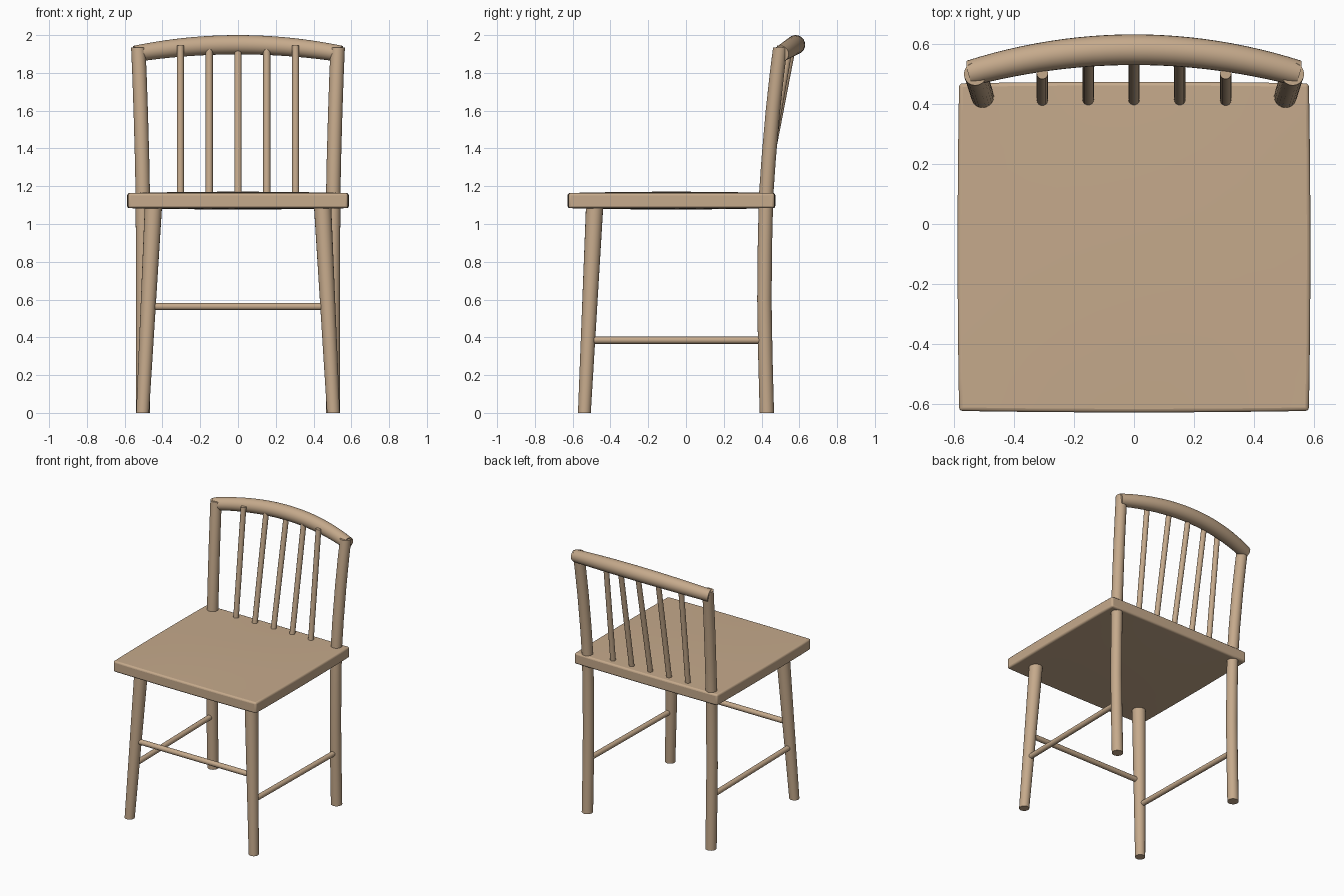
import bpy
import bmesh
import math
from mathutils import Vector

if "Cube" in bpy.data.objects:
    bpy.data.objects.remove(bpy.data.objects["Cube"], do_unlink=True)

wood = bpy.data.materials.new("light_wood")
wood.use_nodes = True
colour = (0.56, 0.40, 0.26, 1)
wood.diffuse_color = colour
wood.node_tree.nodes["Principled BSDF"].inputs["Base Color"].default_value = colour


def finish(name, bm):
    bmesh.ops.recalc_face_normals(bm, faces=bm.faces)
    mesh = bpy.data.meshes.new(name)
    bm.to_mesh(mesh)
    bm.free()
    mesh.materials.append(wood)
    obj = bpy.data.objects.new(name, mesh)
    bpy.context.collection.objects.link(obj)
    bpy.ops.object.select_all(action='DESELECT')
    bpy.context.view_layer.objects.active = obj
    obj.select_set(True)
    bpy.ops.object.shade_smooth_by_angle(angle=math.radians(40))
    return obj


def rod(name, path, radii, sides=20, level_ends=False):
    """Round bar swept along a path, with flat end caps."""
    pts = [Vector(p) for p in path]
    bm = bmesh.new()
    rings = []
    for i, p in enumerate(pts):
        along = (pts[min(i + 1, len(pts) - 1)] - pts[max(i - 1, 0)]).normalized()
        if level_ends and i in (0, len(pts) - 1):
            along = Vector((0, 0, 1))
        guide = Vector((0, 1, 0)) if abs(along.y) < 0.8 else Vector((1, 0, 0))
        u = along.cross(guide).normalized()
        v = along.cross(u)
        ring = []
        for k in range(sides):
            a = math.tau * k / sides
            ring.append(bm.verts.new(p + radii[i] * (math.cos(a) * u + math.sin(a) * v)))
        rings.append(ring)
    for lower, upper in zip(rings, rings[1:]):
        for k in range(sides):
            n = (k + 1) % sides
            bm.faces.new((lower[k], lower[n], upper[n], upper[k]))
    bm.faces.new(rings[0])
    bm.faces.new(rings[-1])
    return finish(name, bm)


# Seat: slab with softly swollen faces and rounded edges
WIDTH, DEPTH, THICK = 1.164, 1.09, 0.08
bm = bmesh.new()
bmesh.ops.create_cube(bm, size=1)
bmesh.ops.subdivide_edges(
    bm, edges=[e for e in bm.edges if abs(e.verts[0].co.z - e.verts[1].co.z) < 0.1],
    cuts=9, use_grid_fill=True)
for vert in bm.verts:
    x, y, z = vert.co
    bow_x, bow_y = 1 - 4 * x * x, 1 - 4 * y * y
    vert.co = (x * (WIDTH + 0.010 * bow_y),
               y * (DEPTH + 0.010 * bow_x) - 0.077,
               z * (THICK + 0.014 * bow_x * bow_y) + 1.124)
seat = finish("seat", bm)
bevel = seat.modifiers.new("rounded_edges", 'BEVEL')
bevel.width = 0.012
bevel.segments = 3
bevel.limit_method = 'ANGLE'
bevel.angle_limit = math.radians(50)

# Legs and side stretchers, mirrored left and right
rear_path = [(0.503, 0.428, 0), (0.503, 0.420, 0.3), (0.503, 0.415, 0.6),
             (0.503, 0.418, 0.9), (0.504, 0.424, 1.15), (0.508, 0.438, 1.35),
             (0.515, 0.460, 1.6), (0.522, 0.482, 1.8), (0.528, 0.499, 1.935)]
for side, s in (("left", 1), ("right", -1)):
    rod(side + "_front_leg", [(s * 0.505, -0.538, 0), (s * 0.447, -0.483, 1.11)],
        [0.034, 0.046], level_ends=True)
    rod(side + "_rear_post", [(s * x, y, z) for x, y, z in rear_path],
        [0.038] * len(rear_path), level_ends=True)
    rod(side + "_stretcher", [(s * 0.487, -0.54, 0.385), (s * 0.503, 0.41, 0.385)],
        [0.019] * 2, sides=14)

# Front stretcher
rod("front_stretcher", [(-0.475, -0.51, 0.563), (0.475, -0.51, 0.563)],
    [0.019] * 2, sides=14)

# Bowed top rail, slimmer toward its ends
rail, rail_radii = [], []
for i in range(25):
    t = i / 12 - 1
    rail.append((0.545 * t, 0.58 - 0.078 * t * t, 1.949 - 0.048 * t * t))
    rail_radii.append(0.051 - 0.008 * t * t)
rod("top_rail", rail, rail_radii, sides=24)

# Back spindles fanning to meet the rail
for i in range(-2, 3):
    x = i * 0.1525
    rod("back_spindle_%d" % (i + 3),
        [(x, 0.41, 1.14), (x, 0.565 - 0.016 * i * i, 1.945)],
        [0.019] * 2, sides=14, level_ends=True)
